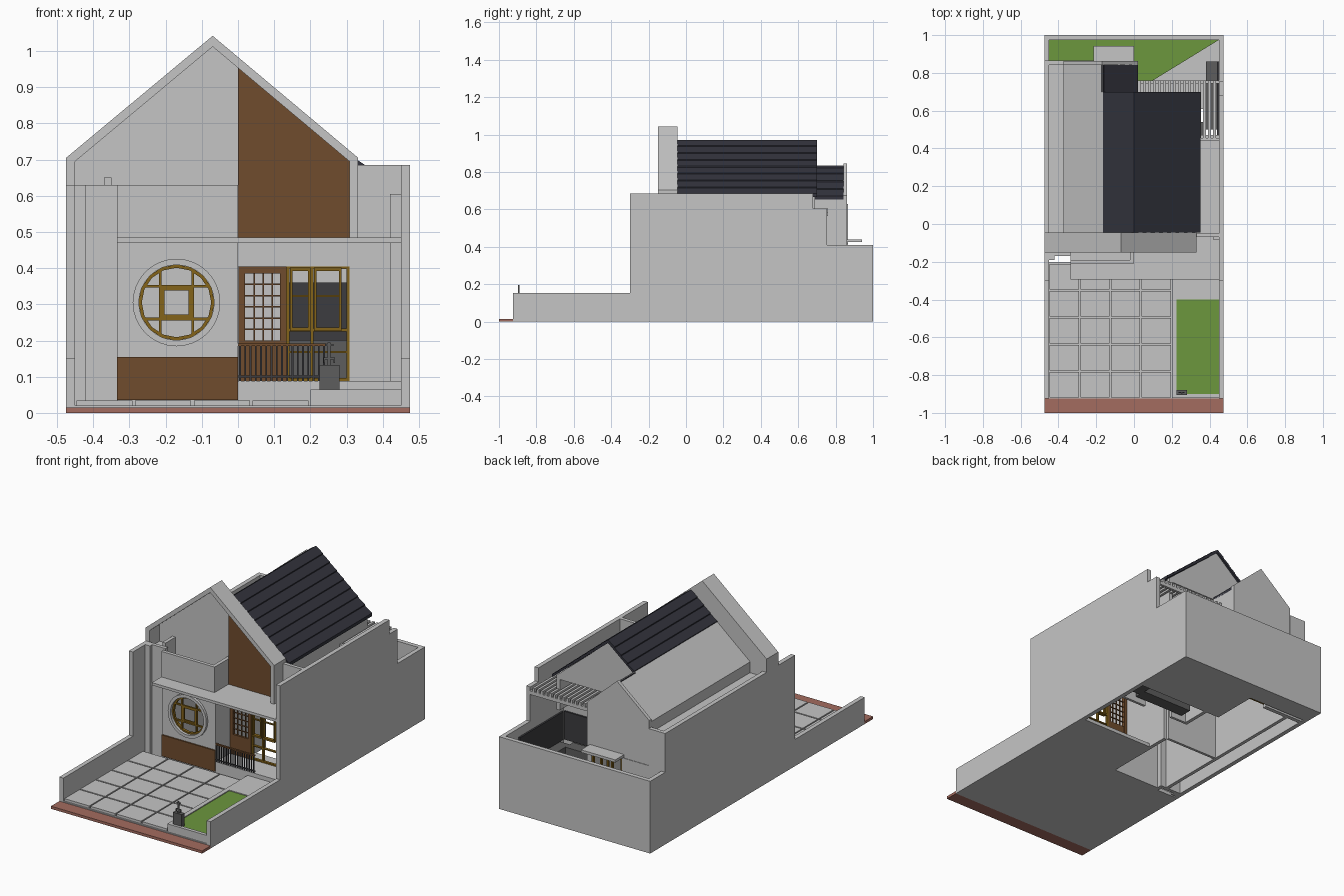
import bpy, bmesh, math

def mat(name, c):
    m = bpy.data.materials.new(name)
    m.diffuse_color = (*c, 1)
    return m

WALL = mat("pale_plaster", (0.56, 0.56, 0.56))
WOOD = mat("brown_wood", (0.16, 0.072, 0.026))
GOLD = mat("golden_wood", (0.23, 0.125, 0.01))
ROOF = mat("slate_roof", (0.033, 0.034, 0.047))
IRON = mat("dark_iron", (0.045, 0.045, 0.05))
STONE = mat("grey_stone", (0.11, 0.11, 0.11))
GRASS = mat("grass_green", (0.15, 0.31, 0.047))
BRICK = mat("brick_red", (0.37, 0.15, 0.115))

def finish(name, bm, m):
    bmesh.ops.recalc_face_normals(bm, faces=bm.faces)
    me = bpy.data.meshes.new(name)
    bm.to_mesh(me)
    bm.free()
    me.materials.append(m)
    ob = bpy.data.objects.new(name, me)
    bpy.context.collection.objects.link(ob)
    return ob

def boxes(name, m, *dims):
    """Each dim is x0, x1, y0, y1, z0, z1."""
    bm = bmesh.new()
    for x0, x1, y0, y1, z0, z1 in dims:
        vs = bmesh.ops.create_cube(bm, size=1)["verts"]
        for v in vs:
            v.co = ((x0 + x1) / 2 + v.co.x * (x1 - x0),
                    (y0 + y1) / 2 + v.co.y * (y1 - y0),
                    (z0 + z1) / 2 + v.co.z * (z1 - z0))
    return finish(name, bm, m)

def prism(name, m, pts, a, b, axis="y"):
    """Extrude a 2D outline along an axis from a to b."""
    bm = bmesh.new()
    def put(p, t):
        return {"y": (p[0], t, p[1]), "x": (t, p[0], p[1]), "z": (p[0], p[1], t)}[axis]
    lo = [bm.verts.new(put(p, a)) for p in pts]
    hi = [bm.verts.new(put(p, b)) for p in pts]
    n = len(pts)
    bm.faces.new(lo)
    bm.faces.new(hi[::-1])
    for i in range(n):
        bm.faces.new((lo[i], lo[(i + 1) % n], hi[(i + 1) % n], hi[i]))
    return finish(name, bm, m)

def ring(name, m, cx, cz, r0, r1, y0, y1, n):
    bm = bmesh.new()
    loops = []
    for i in range(n):
        a = 2 * math.pi * i / n
        loops.append([bm.verts.new((cx + r * math.cos(a), y, cz + r * math.sin(a)))
                      for r, y in ((r0, y0), (r1, y0), (r1, y1), (r0, y1))])
    for i in range(n):
        p, q = loops[i], loops[(i + 1) % n]
        for k in range(4):
            bm.faces.new((p[k], p[(k + 1) % 4], q[(k + 1) % 4], q[k]))
    return finish(name, bm, m)

def planked_roof(name, m, a, b, n, y0, y1, t=0.018, lap=0.006):
    """Sloping slab whose top is n lapped planks, from ridge a to eave b."""
    pts = []
    for i in range(n):
        for f, up in ((i / n, 0), ((i + 1) / n, lap)):
            pts.append((a[0] + (b[0] - a[0]) * f, a[1] - lap + (b[1] - a[1]) * f + up))
    pts += [(b[0], b[1] - t), (a[0], a[1] - t - lap)]
    return prism(name, m, pts, y0, y1)

# ground slab with open areas under the rooms, and brick pavement
boxes("ground_slab", WALL,
      (-.45, .45, -.925, -.2, 0, .02), (-.02, .45, -.2, .13, 0, .02),
      (-.08, .45, .61, .88, 0, .02), (-.45, .45, .88, .98, 0, .02))
boxes("brick_pavement", BRICK, (-.475, .475, -1, -.925, 0, .015))

# stepped boundary walls
prism("right_boundary_wall", WALL, [(-.925, 0), (1, 0), (1, .41), (.755, .41), (.755, .605),
      (.68, .605), (.68, .685), (-.3, .685), (-.3, .152), (-.925, .152)], .45, .475, "x")
prism("left_boundary_wall", WALL, [(-.925, 0), (1, 0), (1, .41), (.865, .41), (.865, .63),
      (-.3, .63), (-.3, .152), (-.925, .152)], -.475, -.45, "x")
boxes("back_boundary_wall", WALL, (-.45, .45, .975, 1, 0, .41))

# yard paving tiles
tiles = []
for i in range(4):
    for j in range(5):
        x, y = -.447 + i * .1625, -.918 + j * .1425
        tiles.append((x, x + .155, y, y + .135, .015, .034))
boxes("paving_tiles", WALL, *tiles)

# planter and lawns
boxes("planter_curb", WALL, (.2, .225, -.92, -.2, .01, .065), (.225, .45, -.92, -.9, .01, .065),
      (.225, .45, -.4, -.2, .01, .065))
boxes("front_lawn", GRASS, (.225, .45, -.9, -.4, .01, .06))
prism("back_lawn", GRASS, [(-.45, .975), (.45, .975), (.1, .76), (0, .76), (-.02, .865), (-.45, .865)],
      .02, .035, "z")

# letter post with a tap
boxes("garden_pillar", STONE, (.225, .28, -.905, -.88, .06, .132))
boxes("garden_tap", STONE, (.248, .256, -.897, -.889, .13, .195), (.236, .268, -.896, -.89, .148, .153),
      (.24, .264, -.896, -.89, .185, .19), (.236, .24, -.896, -.89, .138, .153),
      (.264, .268, -.896, -.89, .138, .153))

# porch floor, iron railing
boxes("porch_floor", WALL, (0, .45, -.2, -.05, .01, .088))
boxes("railing_bars", IRON, *[(x, x + .005, -.2, -.195, .088, .187)
      for x in [.003 + i * .0145 for i in range(17)]], (0, .245, -.2, -.195, .098, .103))
boxes("railing_top", WOOD, (0, .245, -.203, -.192, .185, .192))

# left front room with a round window
room = boxes("front_room_wall", WALL, (-.335, 0, -.2, -.18, .0, .47))
cutter = prism("round_window_cutter", WALL,
               [(-.17 + .112 * math.cos(i * math.pi / 16), .305 + .112 * math.sin(i * math.pi / 16))
                for i in range(32)], -.3, -.1)
cutter.hide_render = True
cutter.hide_viewport = True
cut = room.modifiers.new("round_hole", "BOOLEAN")
cut.operation, cut.object, cut.solver = "DIFFERENCE", cutter, "EXACT"
boxes("front_room_sides", WALL, (-.02, 0, -.18, .25, 0, .47), (-.335, -.315, -.18, -.15, 0, .47),
      (-.45, -.335, -.17, -.15, 0, .63), (-.45, -.42, -.19, -.17, 0, .63),
      (-.37, -.35, -.15, .845, 0, .65), (-.35, -.02, .25, .265, 0, .47))
boxes("wood_wainscot", WOOD, (-.335, 0, -.208, -.2, .035, .155))
ring("round_window_surround", WALL, -.17, .305, .104, .121, -.215, -.178, 32)
ring("round_window_frame", GOLD, -.17, .305, .096, .105, -.2, -.185, 16)
bars = []
for d in (-.045, .045):
    bars += [(-.174 + d, -.166 + d, -.198, -.188, .212, .398),
             (-.263, -.077, -.198, -.188, .301 + d, .309 + d)]
for d in (-.038, .038):
    bars += [(-.175 + d, -.165 + d, -.195, -.186, .262, .348),
             (-.213, -.127, -.195, -.186, .3 + d, .31 + d)]
boxes("round_window_lattice", GOLD, *bars)

# porch wall around door and windows
boxes("porch_wall", WALL, (0, .308, -.07, -.05, .405, .47), (.308, .45, -.07, -.05, 0, .685),
      (.42, .45, -.085, -.07, .08, .605))
door = [(.002, .02, -.075, -.055, .088, .405), (.116, .134, -.075, -.055, .088, .405),
        (.02, .116, -.075, -.055, .385, .405), (.02, .116, -.072, -.058, .088, .2)]
for i in range(1, 4):
    door.append((.018 + i * .0247, .022 + i * .0247, -.068, -.062, .2, .385))
for i in range(1, 6):
    door.append((.02, .116, -.068, -.062, .198 + i * .031, .202 + i * .031))
boxes("lattice_door", WOOD, *door)
gold = [(x, x + .008, -.07, -.055, .088, .405) for x in (.134, .2, .3)]
gold += [(.134, .308, -.07, -.055, z, z + .008) for z in (.088, .225, .397)]
for x0, x1 in ((.144, .2), (.21, .286)):
    gold += [(x0, x0 + .007, -.08, -.065, .23, .4), (x1 - .007, x1, -.08, -.065, .23, .4),
             (x0, x1, -.08, -.065, .226, .236), (x0, x1, -.08, -.065, .392, .402),
             (x0, x1, -.075, -.065, .32, .326)]
gold.append((.134, .3, -.07, -.055, .165, .171))
boxes("porch_windows", GOLD, *gold)

# awning slab, balcony parapet, upper floor
boxes("front_canopy", WALL, (-.335, .45, -.295, -.05, .47, .485))
boxes("balcony_parapet", WALL, (-.335, 0, -.21, -.19, .485, .63), (-.02, 0, -.19, -.06, .485, .63))
boxes("upper_floor", WALL, (-.45, .45, -.05, .455, .47, .485), (-.35, 0, .455, .84, .47, .485))
boxes("left_gutter_deck", WALL, (-.45, -.36, -.15, .845, .58, .6))

# gable frame, gable wall and timber panel
prism("gable_frame", WALL, [(-.475, .63), (-.475, .705), (-.07, 1.042), (.332, .705), (.332, .485),
      (.308, .485), (.308, .695), (-.07, 1.012), (-.45, .695), (-.45, .63)], -.15, -.045)
prism("gable_wall", WALL, [(-.45, .48), (.31, .48), (.31, .695), (-.07, 1.013), (-.45, .695)], -.06, -.045)
prism("gable_timber_panel", WOOD, [(0, .485), (.308, .485), (.308, .695), (0, .954)], -.085, -.06)

# roofs
planked_roof("main_roof_right", ROOF, (0, .978), (.352, .684), 8, -.045, .7)
planked_roof("main_roof_left", ROOF, (0, .978), (-.165, .838), 4, -.045, .7)
planked_roof("rear_roof_right", ROOF, (-.17, .835), (.02, .672), 4, .53, .842)
planked_roof("rear_roof_left", WALL, (-.165, .835), (-.372, .662), 1, -.045, .845, lap=.001)
boxes("rear_roof_edge", ROOF, (-.172, -.16, .7, .842, .815, .832))

# main rear gable and side walls
prism("main_rear_gable", WALL, [(-.165, .66), (.33, .66), (.33, .68), (0, .955), (-.165, .815)], .67, .69)
boxes("main_house_walls", WALL, (.31, .33, -.05, .69, .485, .675),
      (.3, .45, .44, .455, 0, .6), (0, .12, .44, .455, 0, .6), (.12, .3, .44, .455, .41, .6))

# rear wing
prism("rear_wing_gable", WALL, [(-.2, .41), (.02, .41), (.02, .675), (-.17, .845), (-.372, .675),
      (-.372, .41)], .842, .862)
boxes("rear_wing_walls", WALL, (-.45, -.2, .842, .865, 0, .42), (-.01, .02, .842, .862, 0, .42),
      (0, .02, .455, .842, 0, .66), (-.45, -.37, .842, .865, .4, .63))
boxes("rear_awning", WALL, (-.215, 0, .86, .942, .425, .44))
boxes("rear_doors", GOLD, *[(x, x + .01, .845, .858, .02, .41) for x in (-.2, -.14, -.11, -.07, -.02)],
      *[(-.2, -.01, .845, .858, z, z + .01) for z in (.02, .22, .4)])

# pergola over the patio
boxes("pergola_slats", WALL, *[(x, x + .014, .455, .76, .585, .605)
      for x in [.022 + i * .0265 for i in range(16)]])
boxes("pergola_beams", WALL, (.02, .45, .745, .76, .565, .585), (.02, .45, .455, .47, .565, .585))

# outdoor kitchen
boxes("patio_counter", STONE, (.38, .45, .5, .86, .02, .2), (.06, .38, .47, .54, .02, .2))
boxes("patio_splashback", IRON, (.44, .45, .47, .86, .2, .36), (.05, .44, .456, .466, .2, .36))
